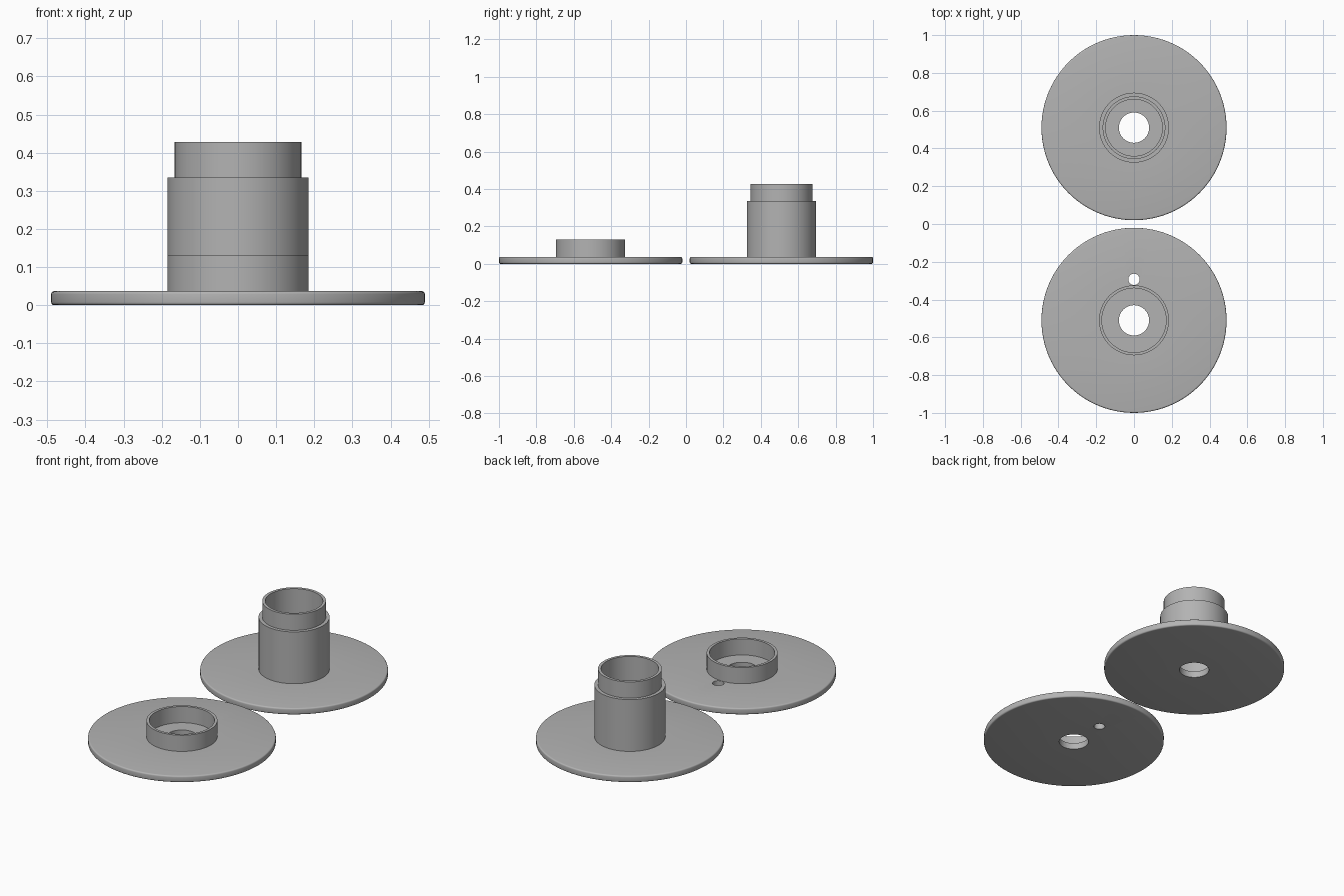
import bpy
import bmesh
import math
from mathutils import Matrix, Vector

cube = bpy.data.objects.get("Cube")
if cube:
    bpy.data.objects.remove(cube, do_unlink=True)

SEGMENTS = 96
DISC_R, DISC_H, BORE_R, HUB_R = 0.49, 0.037, 0.08, 0.185
CENTRE_Y = 0.51

grey = bpy.data.materials.new("plain grey")
grey.use_nodes = True
colour = (0.45, 0.45, 0.45, 1)
grey.diffuse_color = colour
grey.node_tree.nodes["Principled BSDF"].inputs["Base Color"].default_value = colour


def add_object(name, bm):
    bmesh.ops.recalc_face_normals(bm, faces=bm.faces)
    mesh = bpy.data.meshes.new(name)
    bm.to_mesh(mesh)
    bm.free()
    obj = bpy.data.objects.new(name, mesh)
    bpy.context.collection.objects.link(obj)
    mesh.materials.append(grey)
    return obj


def lathe(name, profile, y):
    """Turn a closed (radius, height) profile around a vertical axis."""
    bm = bmesh.new()
    verts = [bm.verts.new((r, 0, z)) for r, z in profile]
    edges = [bm.edges.new((a, b)) for a, b in zip(verts, verts[1:] + verts[:1])]
    bmesh.ops.spin(bm, geom=verts + edges, cent=(0, 0, 0), axis=(0, 0, 1),
                   angle=math.tau, steps=SEGMENTS, use_merge=True)
    bmesh.ops.remove_doubles(bm, verts=bm.verts, dist=0.00001)
    bmesh.ops.translate(bm, verts=bm.verts, vec=Vector((0, y, 0)))
    return add_object(name, bm)


def rounded_rim(radius=0.008, steps=4):
    """Outer edge of the disc, from underside to top."""
    points = []
    for z, start in ((radius, -90), (DISC_H - radius, 0)):
        for i in range(steps + 1):
            a = math.radians(start + 90 * i / steps)
            points.append((DISC_R - radius + radius * math.cos(a),
                           z + radius * math.sin(a)))
    return points


def flanged(hub):
    return [(BORE_R, 0)] + rounded_rim() + hub + [(BORE_R, DISC_H)]


def smooth(obj):
    bpy.ops.object.select_all(action='DESELECT')
    obj.select_set(True)
    bpy.context.view_layer.objects.active = obj
    bpy.ops.object.shade_smooth_by_angle(angle=math.radians(30))


# Tall spool half: flange, barrel and stepped neck
spool = lathe("spool_barrel", flanged([
    (HUB_R, DISC_H), (HUB_R, 0.335), (0.166, 0.335), (0.166, 0.428),
    (0.15, 0.428), (0.15, DISC_H)]), CENTRE_Y)

# Low spool half: flange with a short socket
cap = lathe("spool_cap", flanged([
    (HUB_R, DISC_H), (HUB_R, 0.13), (0.17, 0.13), (0.17, DISC_H)]), -CENTRE_Y)

# Small thread hole through the cap flange
bm = bmesh.new()
bmesh.ops.create_cone(bm, cap_ends=True, segments=32, radius1=0.03, radius2=0.03,
                      depth=0.2, matrix=Matrix.Translation((0, -0.293, 0)))
cutter = add_object("thread_hole_cutter", bm)
cutter.hide_render = True
cut = cap.modifiers.new("thread_hole", 'BOOLEAN')
cut.operation = 'DIFFERENCE'
cut.solver = 'EXACT'
cut.object = cutter
bpy.context.view_layer.objects.active = cap
bpy.ops.object.modifier_apply(modifier=cut.name)
bpy.data.objects.remove(cutter, do_unlink=True)

for part in (spool, cap):
    smooth(part)
